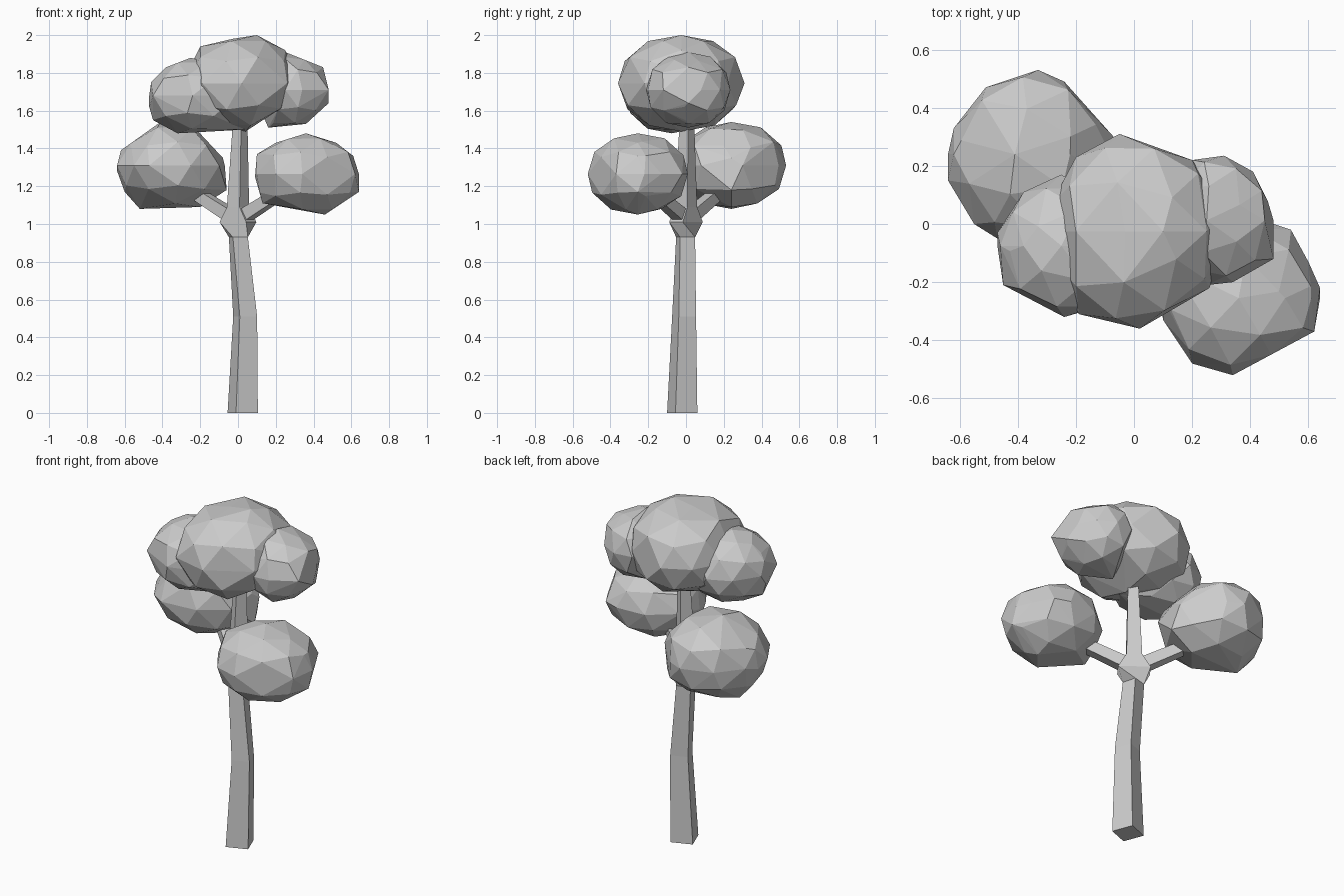
import bpy, bmesh
from math import cos, sin, radians
from mathutils import Vector

cube = bpy.data.objects.get("Cube")
if cube:
    bpy.data.objects.remove(cube, do_unlink=True)

grey = bpy.data.materials.new("plain_grey")
grey.use_nodes = True
grey.diffuse_color = (0.6, 0.6, 0.6, 1)
grey.node_tree.nodes["Principled BSDF"].inputs["Base Color"].default_value = (0.6, 0.6, 0.6, 1)


def finish(bm, name):
    bmesh.ops.recalc_face_normals(bm, faces=bm.faces)
    mesh = bpy.data.meshes.new(name)
    bm.to_mesh(mesh)
    bm.free()
    mesh.materials.append(grey)
    ob = bpy.data.objects.new(name, mesh)
    bpy.context.collection.objects.link(ob)
    return ob


def loft(name, rings):
    """Skin a list of four-point rings and cap both ends."""
    bm = bmesh.new()
    loops = [[bm.verts.new(p) for p in ring] for ring in rings]
    for a, b in zip(loops, loops[1:]):
        for i in range(4):
            j = (i + 1) % 4
            bm.faces.new((a[i], a[j], b[j], b[i]))
    bm.faces.new(loops[0])
    bm.faces.new(loops[-1])
    return finish(bm, name)


def level_ring(x, y, z, long, wide, turn):
    c, s = cos(radians(turn)), sin(radians(turn))
    corners = ((-1, -1), (1, -1), (1, 1), (-1, 1))
    return [(x + c * u * long - s * v * wide, y + s * u * long + c * v * wide, z)
            for u, v in corners]


def branch_ring(centre, direction, half):
    d = Vector(direction).normalized()
    side = d.cross(Vector((0, 0, 1))).normalized()
    up = side.cross(d)
    c = Vector(centre)
    return [c + half * (side * u + up * v)
            for u, v in ((-1, -1), (1, -1), (1, 1), (-1, 1))]


def overshoot(p, centre, outline):
    """How far p lies towards or beyond the outline (1 is on it)."""
    worst = 0
    for a, b in zip(outline, outline[1:] + outline[:1]):
        n = Vector((b[1] - a[1], a[0] - b[0]))
        worst = max(worst, n.dot(p - centre) / n.dot(Vector(a) - centre))
    return worst


def foliage(name, front, plan, turn):
    """Faceted ball held inside a front (x, z) and a plan (x, y) outline."""
    xs = [p[0] for p in front + plan]
    spans = (xs, [p[1] for p in plan], [p[1] for p in front])
    mid = Vector([(min(s) + max(s)) / 2 for s in spans])
    radius = Vector([(max(s) - min(s)) / 2 for s in spans])
    bm = bmesh.new()
    bmesh.ops.create_icosphere(bm, subdivisions=2, radius=1.03)
    c, s = cos(radians(turn)), sin(radians(turn))
    for v in bm.verts:
        x, y, z = v.co
        q = Vector((x * c - y * s, x * s + y * c, z)) * radius
        worst = max(overshoot(q.xz, Vector((0, 0)), [(a - mid.x, b - mid.z) for a, b in front]),
                    overshoot(q.xy, Vector((0, 0)), [(a - mid.x, b - mid.y) for a, b in plan]))
        v.co = mid + q / max(1, worst)
    # The outline corners become the outermost facet corners
    for x, z in front:
        bm.verts.new((x, mid.y, z))
    for x, y in plan:
        bm.verts.new((x, y, mid.z))
    bmesh.ops.delete(bm, geom=bm.edges[:], context='EDGES_FACES')
    bmesh.ops.convex_hull(bm, input=bm.verts)
    loose = [v for v in bm.verts if not v.link_faces]
    bmesh.ops.delete(bm, geom=loose, context='VERTS')
    bmesh.ops.dissolve_limit(bm, angle_limit=radians(4), verts=bm.verts, edges=bm.edges)
    return finish(bm, name)


# Trunk, flaring at the fork and narrowing to the central stem
loft("trunk", [
    level_ring(0.025, -0.02, 0, 0.062, 0.062, 21),
    level_ring(0.038, -0.01, 0.51, 0.049, 0.049, 21),
    level_ring(0.002, -0.002, 0.93, 0.041, 0.041, 15),
    level_ring(0, 0, 1.01, 0.088, 0.045, -37),
    level_ring(0, 0, 1.09, 0.042, 0.042, -37),
    level_ring(0.012, 0.005, 1.56, 0.027, 0.027, -37),
])

# Side branches
for name, s in (("left_branch", 1), ("right_branch", -1)):
    d = (s * 0.25, s * -0.19, 0.16)
    loft(name, [branch_ring((s * 0.03, s * -0.022, 1.04), d, 0.034),
                branch_ring((s * 0.28, s * -0.21, 1.2), d, 0.028)])

# Lower foliage on the side branches
foliage("left_foliage",
        [(.1, 1.37), (.2, 1.43), (.36, 1.48), (.52, 1.43), (.61, 1.36), (.64, 1.17),
         (.46, 1.05), (.13, 1.11), (.09, 1.25)],
        [(.54, -.02), (.6, -.13), (.64, -.22), (.62, -.37), (.34, -.52), (.2, -.48),
         (.1, -.33), (.12, -.12), (.27, 0), (.45, .01)], 10)
foliage("right_foliage",
        [(-.64, 1.28), (-.62, 1.39), (-.41, 1.54), (-.22, 1.5), (-.08, 1.35), (-.06, 1.18),
         (-.2, 1.09), (-.52, 1.08), (-.6, 1.17)],
        [(-.64, .15), (-.62, .33), (-.51, .47), (-.33, .53), (-.24, .49), (-.07, .3),
         (-.1, .08), (-.25, -.03), (-.47, -.05), (-.55, 0)], 25)

# Crown: a large middle mass with a lobe on each side
foliage("crown_main",
        [(-.3, 1.74), (-.2, 1.94), (-.03, 1.98), (.1, 2), (.25, 1.92), (.31, 1.79),
         (.27, 1.64), (.04, 1.49), (-.2, 1.56)],
        [(-.29, .06), (-.2, .23), (-.05, .31), (.2, .22), (.3, .08), (.26, -.22),
         (.02, -.36), (-.19, -.31), (-.28, -.12)], 40)
foliage("crown_right_lobe",
        [(-.47, 1.62), (-.46, 1.75), (-.38, 1.83), (-.25, 1.88), (0, 1.82), (.04, 1.5),
         (-.32, 1.48), (-.45, 1.55)],
        [(-.47, -.03), (-.45, -.21), (-.24, -.32), (0, -.25), (.03, 0), (-.25, .17),
         (-.38, .11)], 5)
foliage("crown_left_lobe",
        [(.25, 1.91), (.45, 1.83), (.48, 1.64), (.36, 1.53), (.16, 1.51), (.08, 1.7)],
        [(.2, .22), (.31, .235), (.41, .18), (.46, .08), (.48, -.12), (.34, -.2),
         (.25, -.21), (.1, 0)], 30)
